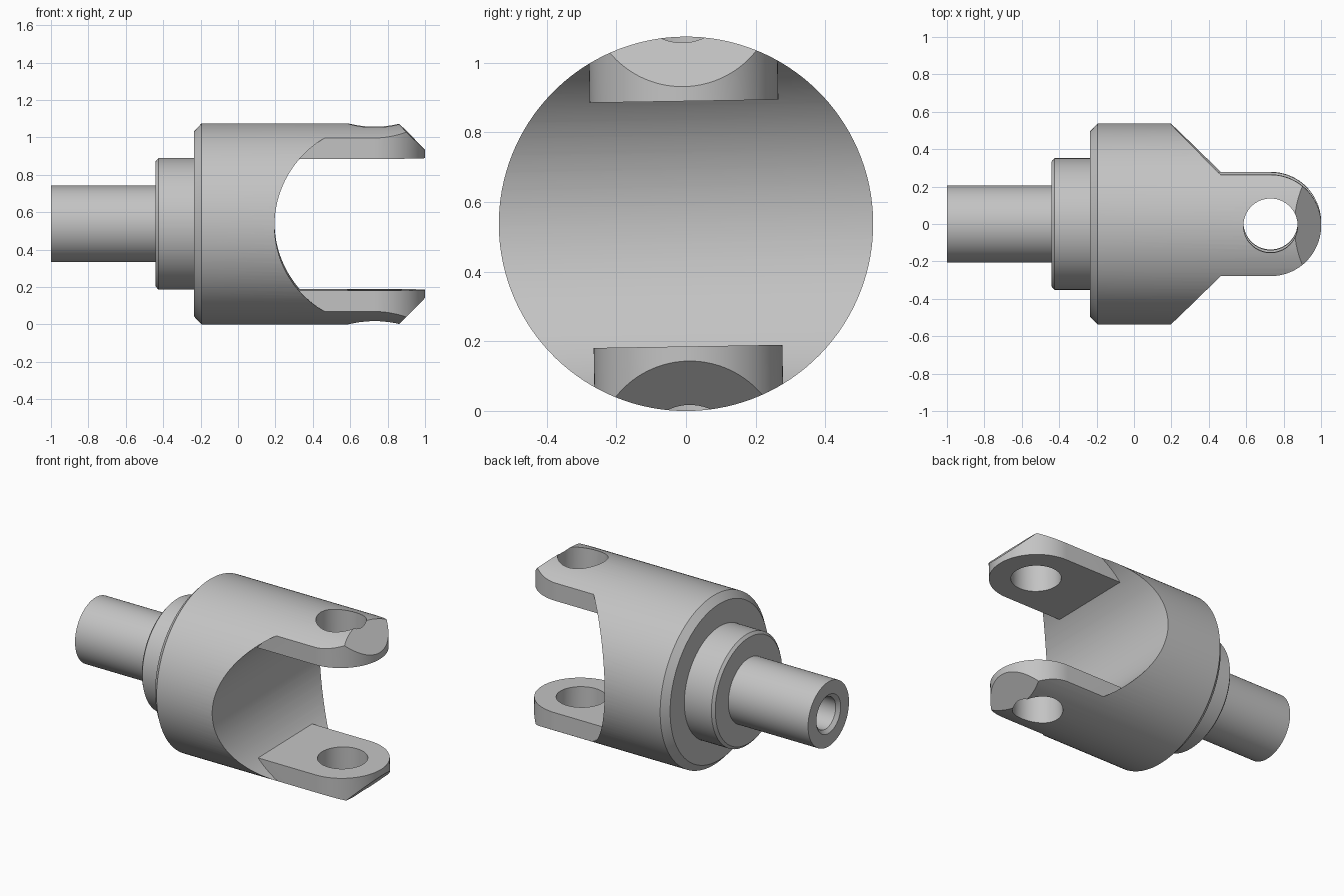
import bpy, bmesh
from math import sin, cos, pi, radians
from mathutils import Matrix, Vector

if "Cube" in bpy.data.objects:
    bpy.data.objects.remove(bpy.data.objects["Cube"])

SEG = 128
AXIS_Z = 0.5375      # height of the main axis
BODY_R = 0.5375
PIN_X = 0.73         # centre of the pin holes
LUG_R = 0.271        # half width and end radius of each lug
GAP = 0.352          # half of the gap between the lugs


def make_object(name, bm):
    bmesh.ops.recalc_face_normals(bm, faces=bm.faces)
    mesh = bpy.data.meshes.new(name)
    bm.to_mesh(mesh)
    bm.free()
    ob = bpy.data.objects.new(name, mesh)
    bpy.context.collection.objects.link(ob)
    return ob


def lathe(name, profile):
    """Spin a closed (x, radius) profile about the x axis."""
    bm = bmesh.new()
    verts = [bm.verts.new((x, 0, r)) for x, r in profile]
    edges = [bm.edges.new(pair) for pair in zip(verts, verts[1:])]
    bmesh.ops.spin(bm, geom=verts + edges, cent=(0, 0, 0), axis=(1, 0, 0),
                   angle=2 * pi, steps=SEG)
    bmesh.ops.remove_doubles(bm, verts=bm.verts, dist=1e-5)
    return make_object(name, bm)


def prism(name, outline, start, offset):
    """Extrude a flat outline of points, moved to start, along offset."""
    bm = bmesh.new()
    face = bm.faces.new([bm.verts.new(Vector(p) + Vector(start)) for p in outline])
    new = bmesh.ops.extrude_face_region(bm, geom=[face])["geom"]
    bmesh.ops.translate(bm, vec=offset,
                        verts=[v for v in new if isinstance(v, bmesh.types.BMVert)])
    return make_object(name, bm)


def arc(radius, a0, a1, steps):
    angles = [radians(a0 + (a1 - a0) * i / steps) for i in range(steps + 1)]
    return [(PIN_X + radius * cos(a), radius * sin(a)) for a in angles]


def subtract(target, cutter):
    mod = target.modifiers.new("cut", "BOOLEAN")
    mod.operation, mod.solver, mod.object = "DIFFERENCE", "EXACT", cutter
    bpy.context.view_layer.objects.active = target
    bpy.ops.object.modifier_apply(modifier=mod.name)
    bpy.data.objects.remove(cutter)


# Stepped body: bored shaft, collar and main barrel
yoke = lathe("yoke", [
    (-0.5, 0), (-0.5, 0.1), (-0.98, 0.1), (-1, 0.122),
    (-1, 0.205), (-0.44, 0.205), (-0.44, 0.335), (-0.425, 0.352),
    (-0.235, 0.352), (-0.235, 0.495), (-0.195, BODY_R), (1.05, BODY_R), (1.05, 0)])

# Round-bottomed slot across the barrel, leaving two rounded lugs
slot_outline = arc(0.535, 90, 270, 96) + [(1.2, -0.535), (1.2, -0.7), (1.3, -0.7),
                                          (1.3, 0.7), (1.2, 0.7), (1.2, 0.535)]
slot = prism("slot_cutter", [(x, 0, z) for x, z in slot_outline], (0, -0.8, 0), (0, 1.6, 0))
lug_outline = [(0, -LUG_R)] + arc(LUG_R, -90, 90, 64) + [(0, LUG_R)]
for side in (1, -1):
    lug = prism("lug_shape", [(x, y, 0) for x, y in lug_outline],
                (0, 0, side * GAP), (0, 0, side * 0.6))
    subtract(slot, lug)
subtract(yoke, slot)

# Pin hole through both lugs
hole_outline = arc(0.145, 0, 360, 64)[:-1]
subtract(yoke, prism("pin_cutter", [(x, y, 0) for x, y in hole_outline],
                     (0, 0, -0.8), (0, 0, 1.6)))

# Sloping flat across the outer tip of each lug
for side in (1, -1):
    wedge = [(0.76, 0, side * 0.635), (1.1, 0, side * 0.295), (1.1, 0, side * 0.635)]
    subtract(yoke, prism("tip_cutter", wedge, (0, -0.5, 0), (0, 1, 0)))

# Set at its height with a slight roll
yoke.data.transform(Matrix.Translation((0, 0, AXIS_Z)) @ Matrix.Rotation(0.0165, 4, "X"))

# Plain steel colour
steel = bpy.data.materials.new("steel_grey")
steel.use_nodes = True
grey = (0.55, 0.55, 0.55, 1)
steel.diffuse_color = grey
steel.node_tree.nodes["Principled BSDF"].inputs["Base Color"].default_value = grey
yoke.data.materials.clear()
yoke.data.materials.append(steel)

for ob in bpy.context.selected_objects:
    ob.select_set(False)
yoke.select_set(True)
bpy.context.view_layer.objects.active = yoke
bpy.ops.object.shade_smooth_by_angle(angle=radians(25))
